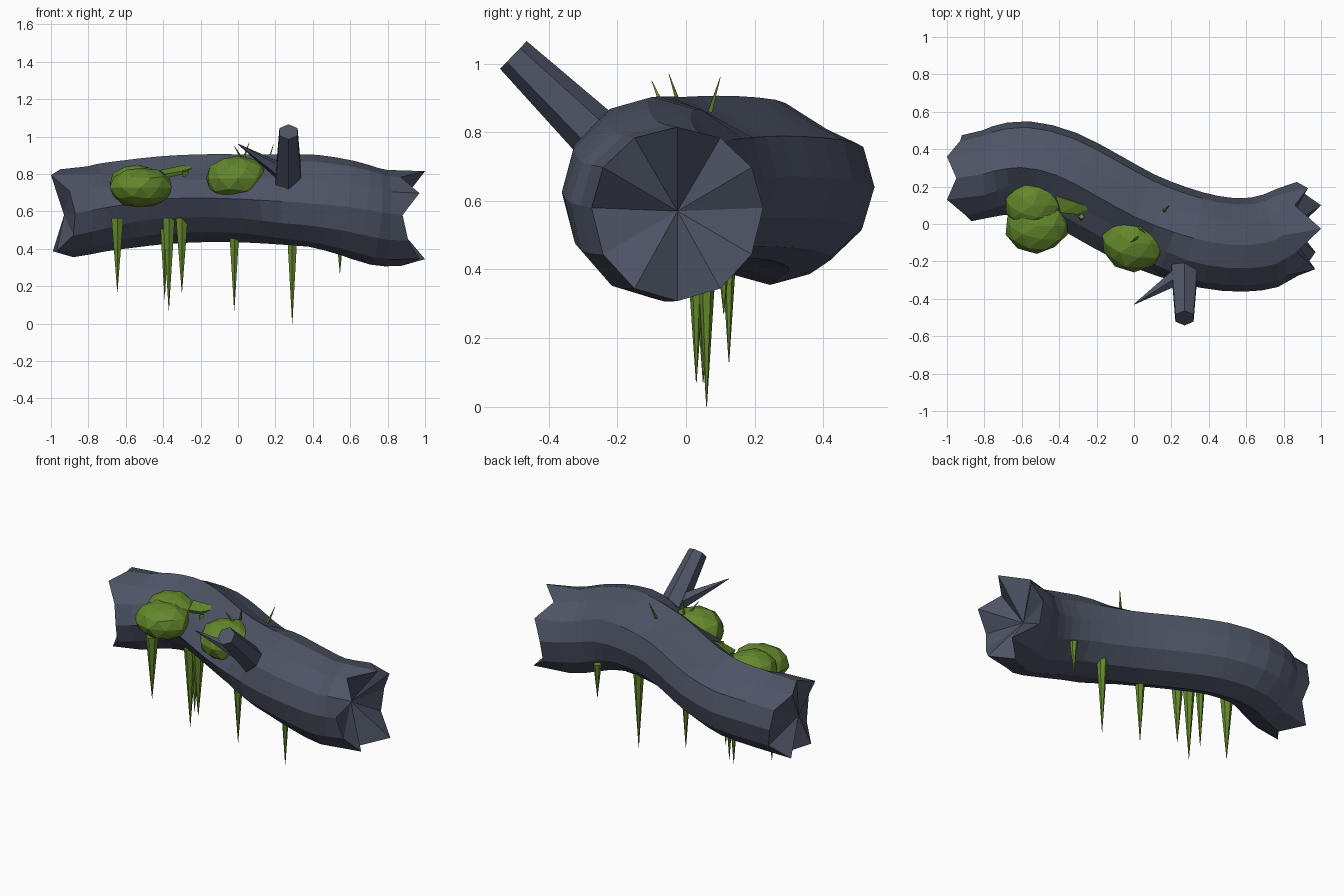
import bpy, bmesh, math, random
from mathutils import Vector, noise

if "Cube" in bpy.data.objects:
    bpy.data.objects.remove(bpy.data.objects["Cube"])

random.seed(4)


def material(name, rgb):
    m = bpy.data.materials.new(name)
    m.diffuse_color = (*rgb, 1)
    m.use_nodes = True
    m.node_tree.nodes["Principled BSDF"].inputs["Base Color"].default_value = m.diffuse_color
    return m


BARK = material("slate_bark", (0.075, 0.088, 0.13))
MOSS = material("moss_green", (0.125, 0.245, 0.025))


def finish(bm, name, mat):
    bmesh.ops.recalc_face_normals(bm, faces=bm.faces)
    me = bpy.data.meshes.new(name)
    bm.to_mesh(me)
    bm.free()
    me.materials.append(mat)
    ob = bpy.data.objects.new(name, me)
    bpy.context.collection.objects.link(ob)
    return ob


def spike(name, base, tip, r1, r2, sides, mat):
    """Tapered stick running from base to tip."""
    base, tip = Vector(base), Vector(tip)
    axis = tip - base
    bm = bmesh.new()
    bmesh.ops.create_cone(bm, cap_ends=True, segments=sides, radius1=r1,
                          radius2=r2, depth=axis.length)
    rot = axis.to_track_quat('Z', 'Y')
    for v in bm.verts:
        v.co = rot @ v.co + (base + tip) / 2
    return finish(bm, name, mat)


def clump(name, centre, size):
    """Lumpy low-poly moss ball."""
    bm = bmesh.new()
    bmesh.ops.create_icosphere(bm, subdivisions=2, radius=1)
    for v in bm.verts:
        k = 1.0 + 0.06 * noise.noise(v.co * 1.7 + Vector(centre) * 9)
        k += random.uniform(-0.035, 0.035)
        v.co = Vector([c + s * p * k for c, s, p in zip(centre, size, v.co)])
    return finish(bm, name, MOSS)


# Log: twelve-sided tube along a bent path, with jagged hollowed ends
PATH = [Vector(p) for p in (
    (-0.86, 0.245, 0.59), (-0.73, 0.285, 0.62), (-0.58, 0.30, 0.64),
    (-0.4, 0.255, 0.66), (-0.2, 0.15, 0.67), (0, 0.04, 0.67),
    (0.2, -0.04, 0.66), (0.4, -0.095, 0.645), (0.58, -0.112, 0.625),
    (0.73, -0.09, 0.595), (0.85, -0.025, 0.58))]
# Final x of each point round the two broken ends
LEFT = [-0.92, -0.93, -1.0, -0.95, -1.0, -0.9, -0.87, -0.88, -0.97, -0.88, -0.99, -0.89]
RIGHT = [0.87, 0.93, 0.86, 1.0, 0.87, 0.97, 0.88, 0.91, 0.97, 0.87, 1.0, 0.87]
# How far the bark is worn in, by point round the section (front side mostly)
WORN = {2: 0.22, 4: 0.24, 5: 0.17, 7: 0.13, 8: 0.10}


def path_points(steps=2):
    pts = [2 * PATH[0] - PATH[1]] + PATH + [2 * PATH[-1] - PATH[-2]]
    out = []
    for a, b, c, d in zip(pts, pts[1:], pts[2:], pts[3:]):
        for i in range(steps):
            t = i / steps
            out.append(0.5 * (2 * b + (c - a) * t + (2 * a - 5 * b + 4 * c - d) * t * t
                              + (3 * b - a - 3 * c + d) * t ** 3))
    return out + [PATH[-1]]


bm = bmesh.new()
centres = path_points()
last = len(centres) - 1
rings = []
for i, c in enumerate(centres):
    tangent = (centres[min(i + 1, last)] - centres[max(i - 1, 0)]).normalized()
    end = min(1, max(0, (abs(c.x) - 0.6) / 0.25))
    tangent = tangent.lerp(Vector((1, 0, 0)), end).normalized()
    side = Vector((-tangent.y, tangent.x, 0)).normalized()
    up = tangent.cross(side)
    worn = min(1, max(0, (0.32 - c.x) / 0.25)) * (1 - end)
    belly = 0.05 * max(0, 1 - abs(c.x - 0.76) / 0.35)     # sagging right end
    crown = 0.025 * max(0, 1 - abs(c.x - 0.42) / 0.35)    # raised by the branch
    ry = 0.25 - (0.02 * end if c.x < 0 else 0)
    ring = []
    for k in range(12):
        a = k * math.pi / 6
        rz = 0.235 + (belly if math.sin(a) < 0 else crown)
        w = 1 - worn * WORN.get(k, 0)
        wy = w if k != 2 else 1
        p = c + side * ry * wy * math.cos(a) + up * rz * w * math.sin(a)
        if i == 0:
            p.x = LEFT[k]
        elif i == last:
            p.x = RIGHT[k]
        ring.append(bm.verts.new(p))
    rings.append(ring)
for r, s in zip(rings, rings[1:]):
    for k in range(12):
        j = (k + 1) % 12
        bm.faces.new((r[k], r[j], s[j], s[k]))
for ring, c in ((rings[0], (-0.93, 0.2, 0.58)), (rings[-1], (0.81, -0.025, 0.57))):
    hub = bm.verts.new(c)
    for k in range(12):
        bm.faces.new((ring[k], ring[(k + 1) % 12], hub))
finish(bm, "log", BARK)

# Broken branch and thorn-like twig
spike("branch_stub", (0.27, -0.18, 0.713), (0.27, -0.503, 1.025), 0.086, 0.056, 6, BARK)
spike("twig", (0.25, -0.27, 0.80), (0.0, -0.43, 0.96), 0.05, 0.002, 5, BARK)

# Moss clumps on the front of the log
clump("moss_clump_front", (-0.52, -0.01, 0.727), (0.17, 0.145, 0.108))
clump("moss_clump_back", (-0.54, 0.10, 0.75), (0.15, 0.128, 0.10))
clump("moss_clump_middle", (0.0, -0.105, 0.775), (0.173, 0.15, 0.123))

# Flat moss leaf beside the left clump
leaf = bmesh.new()
leaf.faces.new([leaf.verts.new(p) for p in (
    (-0.42, 0.15, 0.82), (-0.39, 0.06, 0.80), (-0.30, 0.05, 0.815),
    (-0.22, 0.09, 0.84), (-0.30, 0.11, 0.845))])
bmesh.ops.triangulate(leaf, faces=leaf.faces)
finish(leaf, "moss_leaf", MOSS).modifiers.new("thickness", 'SOLIDIFY').thickness = 0.02
spike("leaf_spur", (-0.28, 0.04, 0.81), (-0.285, 0.0, 0.72), 0.016, 0.001, 4, MOSS)

# Tiny sprouts on top
for n, (base, tip) in enumerate((
        ((0.03, -0.02, 0.88), (0.06, -0.05, 0.97)),
        ((0.16, 0.07, 0.86), (0.19, 0.10, 0.96)),
        ((0.02, -0.07, 0.88), (-0.02, -0.10, 0.95)))):
    spike(f"sprout_{n}", base, tip, 0.009, 0.001, 4, MOSS)

# Hanging moss strands: x, y, top height, tip height, radius
for n, (x, y, top, tip, r) in enumerate((
        (-0.645, 0.06, 0.565, 0.17, 0.037), (-0.392, 0.125, 0.565, 0.13, 0.03),
        (-0.37, 0.05, 0.565, 0.07, 0.037), (-0.30, 0.03, 0.565, 0.165, 0.037),
        (-0.02, 0.03, 0.565, 0.07, 0.036), (0.29, 0.06, 0.55, 0.0, 0.036),
        (0.545, 0.11, 0.48, 0.27, 0.024))):
    spike(f"hanging_moss_{n}", (x, y, top), (x, y, tip), r, 0.001, 6, MOSS)
